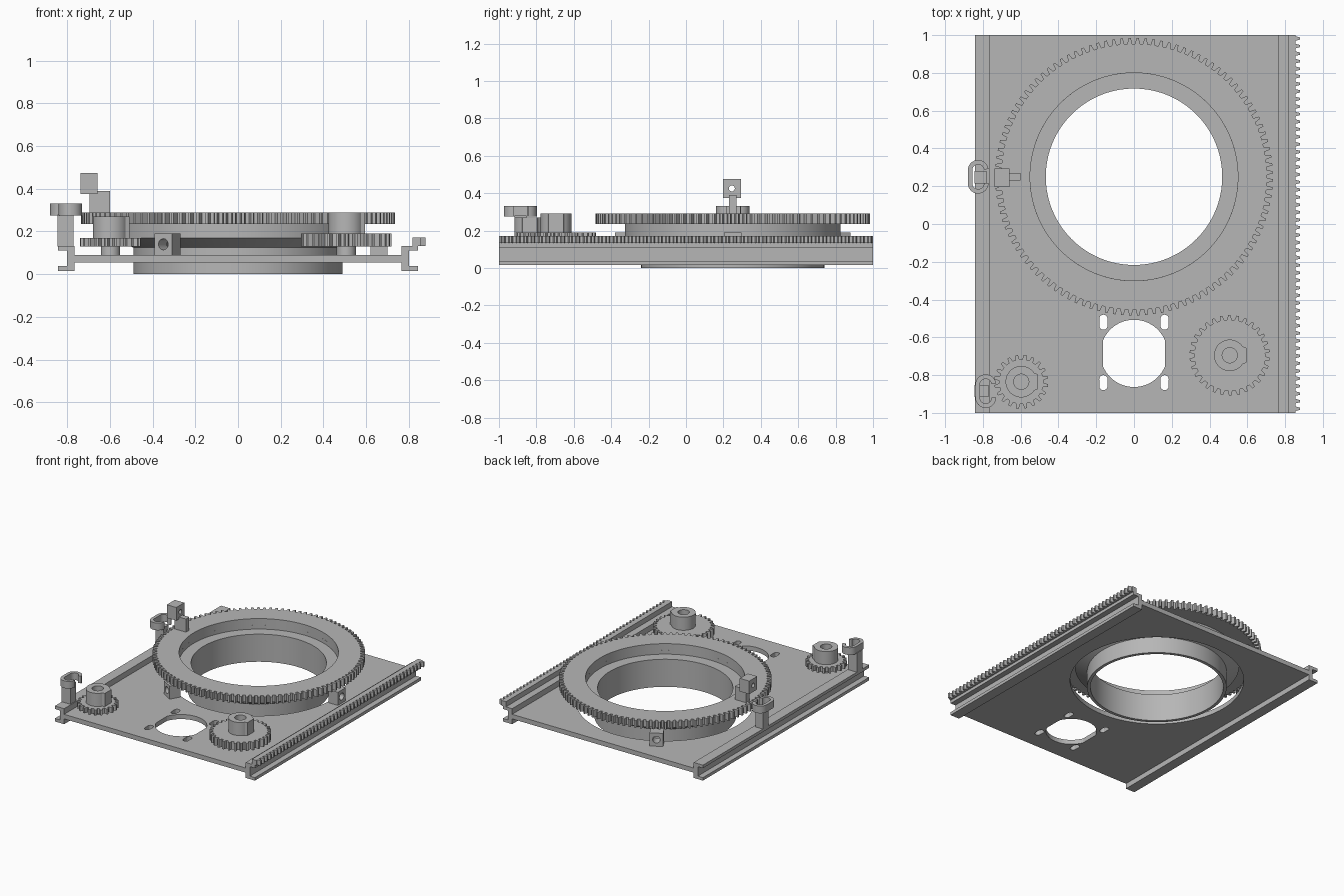
import bpy, bmesh
from math import sin, cos, pi, radians
from mathutils import Matrix, Vector

cube = bpy.data.objects.get("Cube")
if cube:
    bpy.data.objects.remove(cube, do_unlink=True)

GREY = (0.47, 0.47, 0.47, 1)
mat = bpy.data.materials.new("machined_grey")
mat.use_nodes = True
mat.diffuse_color = GREY
mat.node_tree.nodes["Principled BSDF"].inputs["Base Color"].default_value = GREY


def finish(name, bm, smooth=True):
    bmesh.ops.recalc_face_normals(bm, faces=bm.faces)
    me = bpy.data.meshes.new(name)
    bm.to_mesh(me)
    bm.free()
    me.materials.append(mat)
    ob = bpy.data.objects.new(name, me)
    bpy.context.collection.objects.link(ob)
    bpy.context.view_layer.objects.active = ob
    if smooth:
        for o in bpy.context.selected_objects:
            o.select_set(False)
        ob.select_set(True)
        bpy.ops.object.shade_smooth_by_angle(angle=radians(30))
    return ob


def prism(bm, pts, z0, z1, mtx=Matrix()):
    """Solid extrusion of an outline."""
    lo, hi = ([bm.verts.new(mtx @ Vector((x, y, z))) for x, y in pts] for z in (z0, z1))
    bm.faces.new(lo)
    bm.faces.new(hi)
    n = len(pts)
    for i in range(n):
        j = (i + 1) % n
        bm.faces.new((lo[i], lo[j], hi[j], hi[i]))


def loft(bm, loops):
    """Closed chain of equal loops, giving a solid with a bore."""
    rows = [[bm.verts.new(p) for p in loop] for loop in loops]
    n = len(rows[0])
    for a, b in zip(rows, rows[1:] + rows[:1]):
        for i in range(n):
            j = (i + 1) % n
            bm.faces.new((a[i], a[j], b[j], b[i]))


def bored(bm, outer, inner, z0, z1, mtx=Matrix()):
    loft(bm, [[mtx @ Vector((x, y, z)) for x, y in pts]
              for pts, z in ((outer, z0), (outer, z1), (inner, z1), (inner, z0))])


def circle(r, n=64):
    return [(r * cos(2 * pi * i / n), r * sin(2 * pi * i / n)) for i in range(n)]


def square(hx, hy, n=32):
    out = []
    for c, s in circle(1, n):
        k = max(abs(c), abs(s))
        out.append((hx * c / k, hy * s / k))
    return out


def rect(x0, x1, y0, y1):
    return [(x0, y0), (x1, y0), (x1, y1), (x0, y1)]


def box(name, x0, x1, y0, y1, z0, z1):
    bm = bmesh.new()
    prism(bm, rect(x0, x1, y0, y1), z0, z1)
    return finish(name, bm, False)


def gear(name, cx, cy, teeth, root, tip, bore, z0, z1):
    outer, inner = [], []
    for i in range(teeth):
        for f, r in ((0, root), (0.25, root), (0.4, tip), (0.7, tip), (0.85, root)):
            a = 2 * pi * (i + f) / teeth
            outer.append((r * cos(a), r * sin(a)))
            inner.append((bore * cos(a), bore * sin(a)))
    bm = bmesh.new()
    bored(bm, outer, inner, z0, z1, Matrix.Translation((cx, cy, 0)))
    return finish(name, bm)


# Base plate with ring opening, motor opening and four slots
plate = box("base_plate", -0.77, 0.77, -1, 1, 0.055, 0.09)
bm = bmesh.new()
at = Matrix.Translation
prism(bm, circle(0.61, 96), 0, 0.2, at((0, 0.25, 0)))
prism(bm, [(max(-0.165, min(0.165, x)), y) for x, y in circle(0.178)], 0, 0.2, at((0, -0.685, 0)))
for sx in (-1, 1):
    for y in (-0.52, -0.84):
        slot = [(px, py + (0.018 if py >= 0 else -0.018)) for px, py in circle(0.022, 16)]
        prism(bm, slot, 0, 0.2, at((sx * 0.162, y, 0)))
cutter = finish("plate_cutter", bm, False)
cutter.hide_render = True
mod = plate.modifiers.new("openings", 'BOOLEAN')
mod.operation = 'DIFFERENCE'
mod.solver = 'EXACT'
mod.object = cutter
bpy.context.view_layer.objects.active = plate
bpy.ops.object.modifier_apply(modifier="openings")
bpy.data.objects.remove(cutter, do_unlink=True)

# Channel rails along both long sides
channel = [(0.765, 0.015), (0.843, 0.015), (0.843, 0.038), (0.8, 0.038),
           (0.8, 0.11), (0.843, 0.11), (0.843, 0.133), (0.765, 0.133)]
along_y = Matrix(((1, 0, 0, 0), (0, 0, 1, 0), (0, 1, 0, 0), (0, 0, 0, 1)))
for side, s in (("left", 1), ("right", -1)):
    bm = bmesh.new()
    prism(bm, [(s * x, z) for x, z in channel], -1, 1, along_y)
    finish(side + "_rail", bm, False)

# Toothed rack on the left rail
pts = [(0.817, 1), (0.817, -1)]
N = 50
for i in range(N):
    for f, x in ((0, 0.855), (0.25, 0.855), (0.4, 0.878), (0.7, 0.878), (0.85, 0.855)):
        pts.append((x, -1 + 2 * (i + f) / N))
pts.append((0.855, 1))
bm = bmesh.new()
prism(bm, pts, 0.133, 0.172)
finish("rack", bm, False)

# Rotating ring: stepped barrel and large gear
profile = [(0.467, 0), (0.49, 0), (0.49, 0.124), (0.577, 0.17),
           (0.577, 0.24), (0.55, 0.24), (0.55, 0.21), (0.467, 0.21)]
bm = bmesh.new()
loft(bm, [[(x, y + 0.25, z) for x, y in circle(r, 128)] for r, z in profile])
finish("ring_barrel", bm)
gear("ring_gear", 0, 0.25, 108, 0.704, 0.735, 0.55, 0.235, 0.29)

# Three bearing blocks around the ring, bored radially
for k in range(3):
    turn = at((0, 0.25, 0)) @ Matrix.Rotation(k * 2 * pi / 3, 4, 'Z')
    radial = turn @ at((0, 0, 0.14)) @ Matrix.Rotation(pi / 2, 4, 'Y')
    bm = bmesh.new()
    bored(bm, square(0.05, 0.047), circle(0.026, 32), 0.62, 0.7, radial)
    finish("bearing_block_%d" % (k + 1), bm)

# Drive gears with keyed hubs on short shafts
for name, cx, cy, teeth, root, tip, z0, z1, top in (
        ("large_pinion", 0.507, -0.695, 30, 0.188, 0.213, 0.13, 0.19, 0.29),
        ("small_pinion", -0.597, -0.835, 20, 0.118, 0.143, 0.13, 0.17, 0.27)):
    gear(name, cx, cy, teeth, root, tip, 0.04, z0, z1)
    outer = [(0.088 if x > 0 and abs(y) < 0.045 else x, y) for x, y in circle(0.083)]
    bm = bmesh.new()
    bored(bm, outer, circle(0.04), z1 - 0.005, top, at((cx, cy, 0)))
    finish(name + "_hub", bm)
    bm = bmesh.new()
    prism(bm, circle(0.045, 32), 0.085, z0 + 0.005, at((cx, cy, 0)))
    finish(name + "_shaft", bm)


# Open cable clips on posts along the right rail
def clip(name, cx, cy):
    r, half, t = 0.043, 0.034, 0.012
    path = []
    for a0, sy in ((-20, 1), (90, 1), (180, -1), (270, -1)):
        for i in range(9):
            a = radians(a0 + i * (110 if a0 == -20 else 90) / 8)
            path.append((a, sy))
    outline = []
    for w in (r + t, r - t):
        arc = [(w * cos(a), w * sin(a) + sy * half) for a, sy in path
               if radians(0) <= a <= radians(360)]
        outline += arc if w > r else arc[::-1]
    bm = bmesh.new()
    prism(bm, outline, 0.275, 0.33, at((cx, cy, 0)))
    finish(name, bm)


clip("middle_clip", -0.825, 0.25)
clip("front_clip", -0.785, -0.885)
box("middle_clip_post", -0.845, -0.78, 0.215, 0.28, 0.13, 0.28)
box("front_clip_post", -0.845, -0.77, -0.917, -0.853, 0.13, 0.28)

# Sensor flag on the ring gear: upright arm and bored cube
box("flag_arm", -0.695, -0.6, 0.23, 0.27, 0.288, 0.39)
bm = bmesh.new()
bored(bm, square(0.05, 0.048), circle(0.016, 32), -0.04, 0.04,
      at((-0.698, 0.245, 0.425)) @ Matrix.Rotation(pi / 2, 4, 'Y'))
finish("flag_cube", bm)
